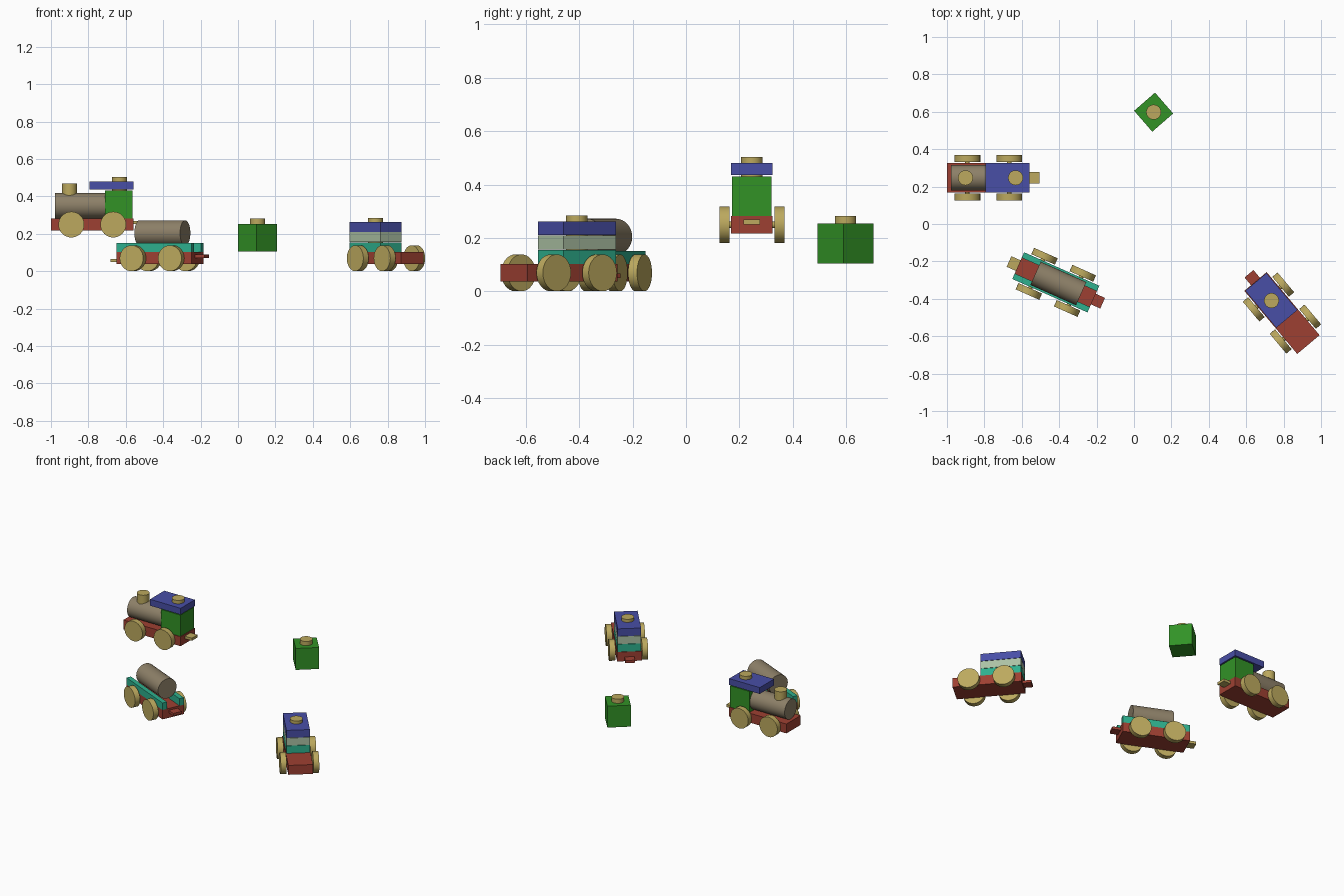
import bpy
import bmesh
import math
from mathutils import Matrix, Vector

cube = bpy.data.objects.get("Cube")
if cube:
    bpy.data.objects.remove(cube, do_unlink=True)


def linear(c):
    c /= 255
    return c / 12.92 if c <= 0.04 else ((c + 0.055) / 1.055) ** 2.4


def material(name, *rgb):
    mat = bpy.data.materials.new(name)
    mat.use_nodes = True
    col = [linear(c) for c in rgb] + [1.0]
    mat.diffuse_color = col
    mat.node_tree.nodes["Principled BSDF"].inputs["Base Color"].default_value = col
    return mat


red = material("brick red paint", 158, 64, 50)
green = material("green paint", 50, 146, 38)
blue = material("blue paint", 72, 78, 166)
tan = material("light wood", 188, 169, 94)
brown = material("grey brown wood", 141, 128, 104)
pale = material("pale sage paint", 172, 193, 164)
teal = material("teal paint", 46, 176, 142)


def finish(name, bm, mat, place):
    bm.transform(place)
    mesh = bpy.data.meshes.new(name)
    bm.to_mesh(mesh)
    bm.free()
    mesh.materials.append(mat)
    obj = bpy.data.objects.new(name, mesh)
    bpy.context.collection.objects.link(obj)
    return obj


def box(name, mat, place, x, y, z):
    """Block given by its (low, high) range on each local axis."""
    bm = bmesh.new()
    bmesh.ops.create_cube(bm, size=1)
    for v in bm.verts:
        v.co = Vector([(lo + hi) / 2 + c * (hi - lo)
                       for c, (lo, hi) in zip(v.co, (x, y, z))])
    return finish(name, bm, mat, place)


def cylinder(name, mat, place, centre, radius, length, axis="Z"):
    bm = bmesh.new()
    bmesh.ops.create_cone(bm, cap_ends=True, segments=32, radius1=radius,
                          radius2=radius, depth=length)
    if axis != "Z":
        turn = Matrix.Rotation(math.pi / 2, 4, "Y" if axis == "X" else "X")
        bm.transform(turn)
    bm.transform(Matrix.Translation(centre))
    obj = finish(name, bm, mat, place)
    bpy.ops.object.select_all(action="DESELECT")
    obj.select_set(True)
    bpy.context.view_layer.objects.active = obj
    bpy.ops.object.shade_smooth_by_angle(angle=math.radians(35))
    return obj


def placed(x, y, z, degrees):
    return Matrix.Translation((x, y, z)) @ Matrix.Rotation(math.radians(degrees), 4, "Z")


W = 0.078      # half width of a chassis
L = 0.22       # half length of a chassis
B = 0.074      # half width of a block
R = 0.068      # radius of boiler, tank and wheels
DECK = 0.102   # top of a chassis


def running_gear(name, place):
    """Red chassis with four wheels on two axles."""
    box(name + "_chassis", red, place, (-L, L), (-W, W), (0.037, DECK))
    for end, x in (("front", -0.112), ("rear", 0.112)):
        cylinder(f"{name}_{end}_axle", tan, place, (x, 0, 0.069), 0.012, 0.2, "Y")
        for side, s in (("right", -1), ("left", 1)):
            cylinder(f"{name}_{end}_{side}_wheel", tan, place,
                     (x, s * 0.103, 0.069), 0.069, 0.037, "Y")


def hitch(name, mat, place, end, z):
    x = sorted((end * (L - 0.02), end * (L + 0.054)))
    box(name, mat, place, x, (-0.031, 0.031), (z - 0.009, z + 0.009))


# Engine
engine = placed(-0.779, 0.247, 0.18, 0)
running_gear("engine", engine)
cylinder("boiler", brown, engine, (-0.065, 0, DECK + R), R, 0.267, "X")
cylinder("chimney", tan, engine, (-0.122, 0, 0.255), 0.04, 0.066)
box("cab", green, engine, (0.068, 0.216), (-B, B), (DECK, 0.25))
box("cab_roof", blue, engine, (-0.015, L), (-W, W), (0.256, 0.3))
cylinder("cab_peg", tan, engine, (0.146, 0, 0.285), 0.04, 0.078)
hitch("engine_rear_hitch", tan, engine, 1, 0.08)

# Tank wagon: the tank rests on two side rails
tanker = placed(-0.418, -0.312, 0, -24)
running_gear("tanker", tanker)
for side, s in (("right", -1), ("left", 1)):
    box(f"tanker_{side}_rail", teal, tanker, (-L, L),
        sorted((s * 0.046, s * W)), (DECK, 0.151))
cylinder("tank", brown, tanker, (0.015, 0, 0.204), R, 0.267, "X")
hitch("tanker_front_hitch", tan, tanker, -1, 0.057)
hitch("tanker_rear_hitch", red, tanker, 1, 0.08)

# Stacking wagon
stacker = placed(0.791, -0.476, 0, -50)
running_gear("stacker", stacker)
for name, mat, low in (("lower_block", teal, DECK), ("middle_block", pale, 0.156),
                       ("upper_block", blue, 0.21)):
    box(name, mat, stacker, (-0.217, 0.041), (-B, B), (low, low + 0.052))
cylinder("stacker_peg", tan, stacker, (-0.087, 0, 0.18), 0.04, 0.206)
hitch("stacker_front_hitch", red, stacker, -1, 0.058)

# Loose cab block
loose = placed(0.105, 0.598, 0, 41)
box("loose_block", green, loose, (-B, B), (-B, B), (0.104, 0.253))
cylinder("loose_block_peg", tan, loose, (0, 0, 0.257), 0.04, 0.05)
